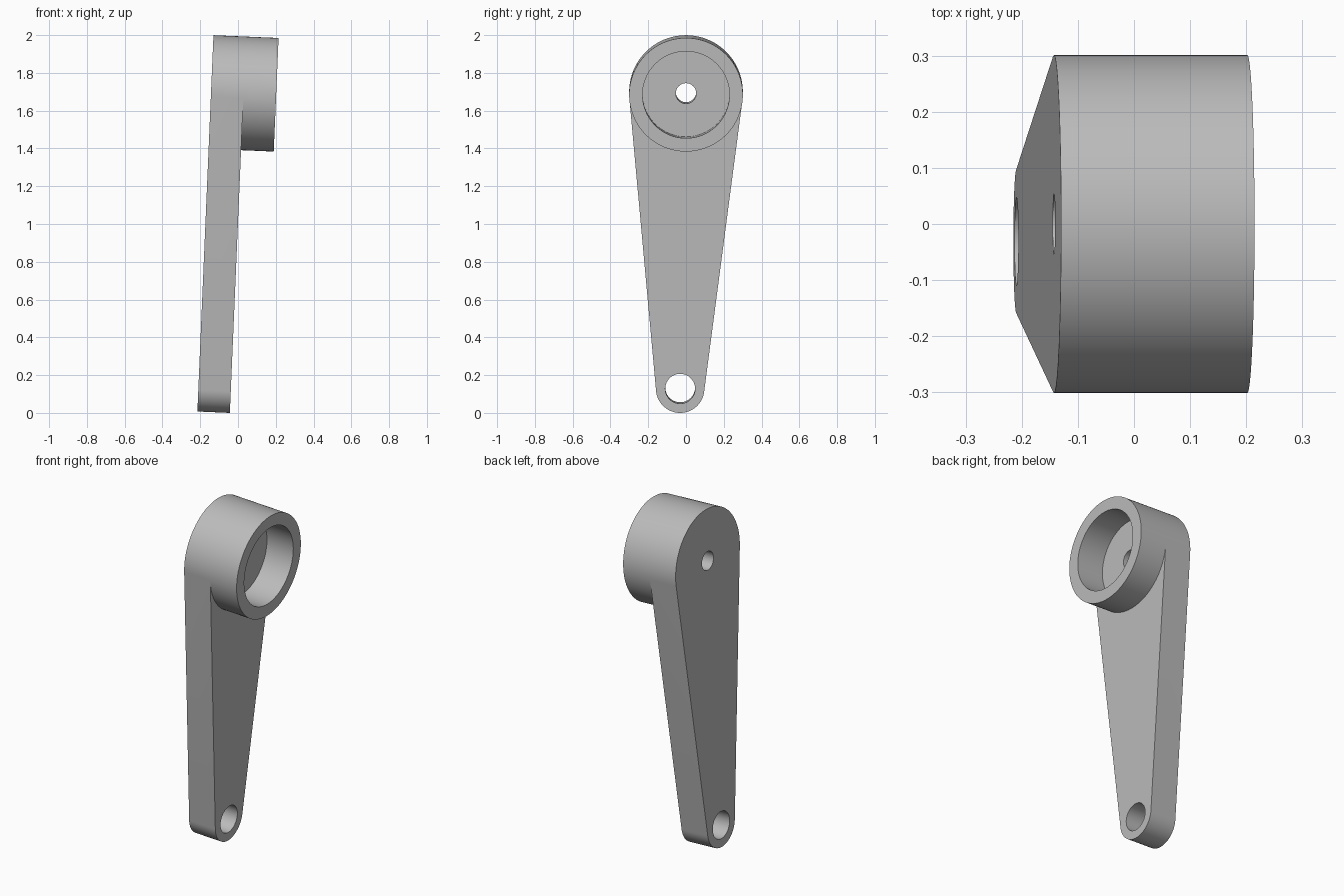
import bpy
import bmesh
from math import acos, atan2, cos, hypot, pi, sin
from mathutils import Vector

cube = bpy.data.objects.get("Cube")
if cube:
    bpy.data.objects.remove(cube, do_unlink=True)

# Dimensions: arm thickness, full depth at the cup, tilt
ARM, DEPTH, TILT = 0.172, 0.345, 0.0427
BIG_R, SMALL_R = 0.301, 0.128
BIG = (0.0, 1.994 - BIG_R)
SMALL = (-0.031, SMALL_R)


def arc(centre, radius, start, end, steps):
    """Points (y, z) along an arc, both ends included."""
    return [(centre[0] + radius * cos(start + (end - start) * i / steps),
             centre[1] + radius * sin(start + (end - start) * i / steps))
            for i in range(steps + 1)]


def circle(centre, radius, steps=64):
    return arc(centre, radius, 0, 2 * pi, steps)[:-1]


def cap(bm, x, *loops):
    """Flat face at depth x; loops after the first are holes."""
    edges = []
    for loop in loops:
        vs = [bm.verts.new((x, y, z)) for y, z in loop]
        edges += [bm.edges.new((v, vs[i - 1])) for i, v in enumerate(vs)]
    bmesh.ops.triangle_fill(bm, edges=edges, use_beauty=True, normal=Vector((1, 0, 0)))


def wall(bm, loop, x0, x1):
    """Side wall following a closed loop from depth x0 to x1."""
    a = [bm.verts.new((x0, y, z)) for y, z in loop]
    b = [bm.verts.new((x1, y, z)) for y, z in loop]
    for i in range(len(loop)):
        bm.faces.new((a[i - 1], a[i], b[i], b[i - 1]))


# Profiles: two round ends joined by common tangents
dy, dz = SMALL[0] - BIG[0], SMALL[1] - BIG[1]
axis = atan2(dz, dy)
spread = acos((BIG_R - SMALL_R) / hypot(dy, dz))
lo, hi = axis - spread, axis + spread
big_upper = arc(BIG, BIG_R, hi, lo + 2 * pi, 48)
big_lower = arc(BIG, BIG_R, lo, hi, 48)
small_end = arc(SMALL, SMALL_R, lo, hi, 40)
outline = big_upper + small_end
cup_outer = big_upper + big_lower[1:-1]
arm_front = small_end + big_lower[::-1]
pivot_hole = circle(SMALL, 0.079)
bolt_hole = circle(BIG, 0.054)
pocket = circle(BIG, 0.23, 80)

bm = bmesh.new()
# Arm
cap(bm, 0, outline, pivot_hole, bolt_hole)
cap(bm, ARM, arm_front, pivot_hole)
wall(bm, outline, 0, ARM)
wall(bm, pivot_hole, 0, ARM)
wall(bm, bolt_hole, 0, ARM)
# Cup with its recessed floor
cap(bm, ARM, pocket, bolt_hole)
cap(bm, DEPTH, cup_outer, pocket)
wall(bm, cup_outer, ARM, DEPTH)
wall(bm, pocket, ARM, DEPTH)

bmesh.ops.remove_doubles(bm, verts=bm.verts, dist=1e-5)
bmesh.ops.recalc_face_normals(bm, faces=bm.faces)
mesh = bpy.data.meshes.new("lever_arm")
bm.to_mesh(mesh)
bm.free()

lever = bpy.data.objects.new("lever_arm", mesh)
bpy.context.collection.objects.link(lever)
lever.rotation_euler.y = TILT
lever.location = (-0.215, 0, ARM * sin(TILT))

# Plain grey finish
grey = bpy.data.materials.new("grey")
grey.use_nodes = True
colour = (0.5, 0.5, 0.5, 1)
grey.diffuse_color = colour
grey.node_tree.nodes["Principled BSDF"].inputs["Base Color"].default_value = colour
mesh.materials.append(grey)

bpy.ops.object.select_all(action="DESELECT")
lever.select_set(True)
bpy.context.view_layer.objects.active = lever
bpy.ops.object.shade_smooth_by_angle(angle=pi / 6)
